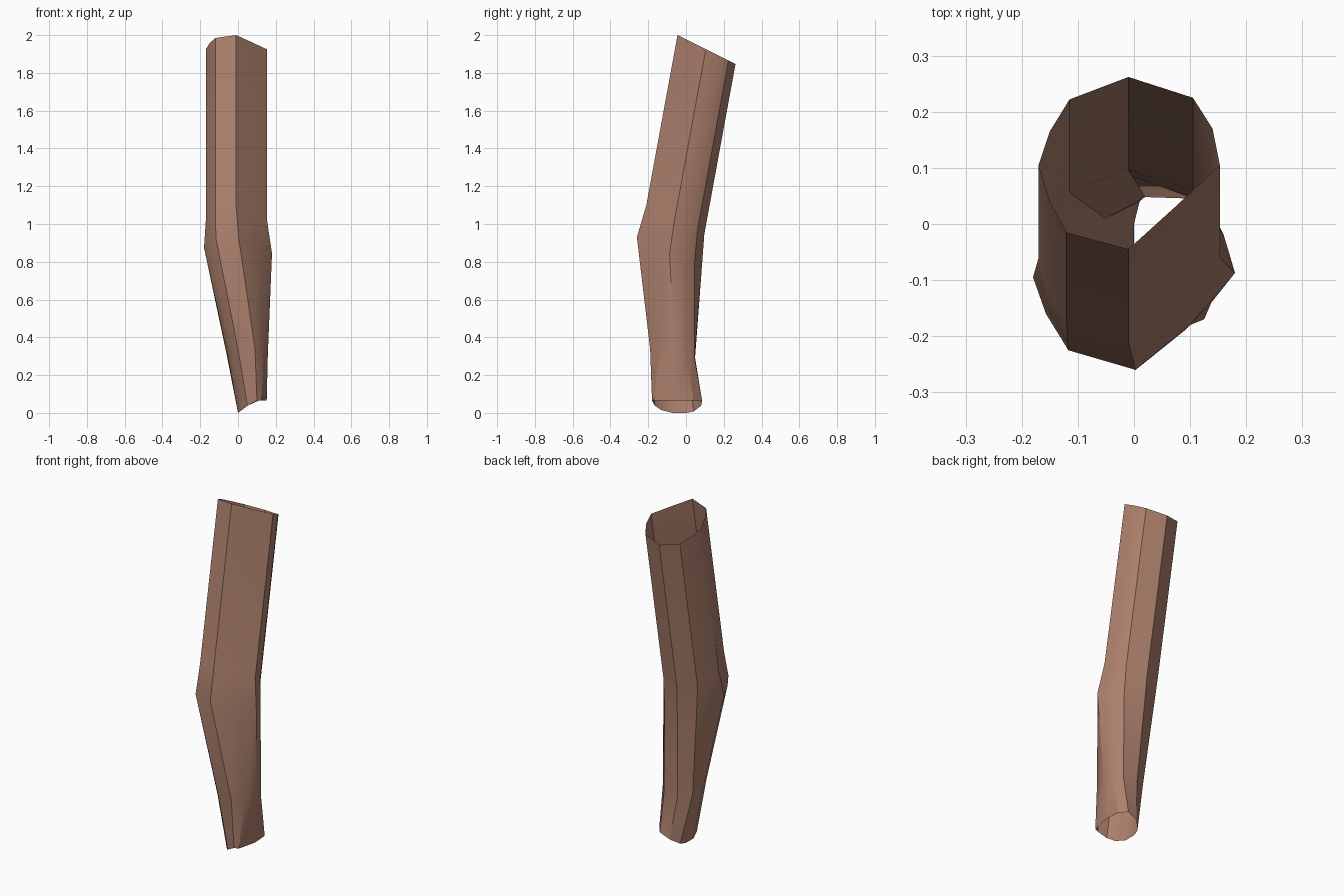
import bpy, bmesh, math

if "Cube" in bpy.data.objects:
    bpy.data.objects.remove(bpy.data.objects["Cube"])

# Skin colour
skin = bpy.data.materials.new("warm_brown")
skin.diffuse_color = (0.41, 0.215, 0.15, 1)
skin.use_nodes = True
skin.node_tree.nodes["Principled BSDF"].inputs["Base Color"].default_value = skin.diffuse_color

# Cross-sections (x, y), starting at the front edge and going round the left side
UPPER = [(-.01, -.045), (-.12, -.015), (-.15, .04), (-.17, .105), (-.15, .165), (-.115, .222),
         (-.01, .262), (.105, .225), (.14, .17), (.153, .105), (.075, .032)]
ELBOW = [(.003, -.26), (-.117, -.225), (-.157, -.16), (-.18, -.095), (-.148, -.02), (-.10, .045),
         (-.003, .085), (.107, .045), (.16, -.02), (.18, -.087), (.10, -.18)]
WRIST = [(.09, -.19), (0, -.18), (-.035, -.14), (-.057, -.08), (-.06, -.03), (-.05, .01),
         (.02, .048), (.11, .045), (.15, 0), (.158, -.06), (.138, -.14)]
CUFF = [(.10, -.18), (.05, -.165), (.02, -.13), (0, -.07), (0, 0), (.01, .04),
        (.05, .08), (.11, .085), (.145, .04), (.152, -.06), (.125, -.17)]


def ring(bm, section, height, shift=(0, 0, 0)):
    """Place a section on the slanted surface given by height(x, y)."""
    return [bm.verts.new((x + shift[0], y + shift[1], height(x, y) + shift[2]))
            for x, y in section]


# Bent, open-ended limb lofted through five slanted rings
def top_slant(x, y):
    return 2.0 - 0.5 * (y + 0.045)


bm = bmesh.new()
rings = [
    ring(bm, UPPER, top_slant),
    ring(bm, UPPER, top_slant, (0, -0.165, -0.9)),
    ring(bm, ELBOW, lambda x, y: 0.93 - 0.42 * (y + 0.26) - 0.08 * x),
    ring(bm, WRIST, lambda x, y: 0.34 - 0.2 * (y + 0.19)),
    ring(bm, CUFF, lambda x, y: min(0.065, 0.75 * x)),
]
n = len(UPPER)
for hi, lo in zip(rings, rings[1:]):
    for i in range(n):
        j = (i + 1) % n
        bm.faces.new((hi[i], lo[i], lo[j], hi[j]))
bmesh.ops.recalc_face_normals(bm, faces=bm.faces[:])
mesh = bpy.data.meshes.new("bent_arm")
bm.to_mesh(mesh)
bm.free()
mesh.materials.append(skin)

arm = bpy.data.objects.new("bent_arm", mesh)
bpy.context.collection.objects.link(arm)
bpy.context.view_layer.objects.active = arm
arm.select_set(True)
bpy.ops.object.shade_smooth_by_angle(angle=math.radians(30))
